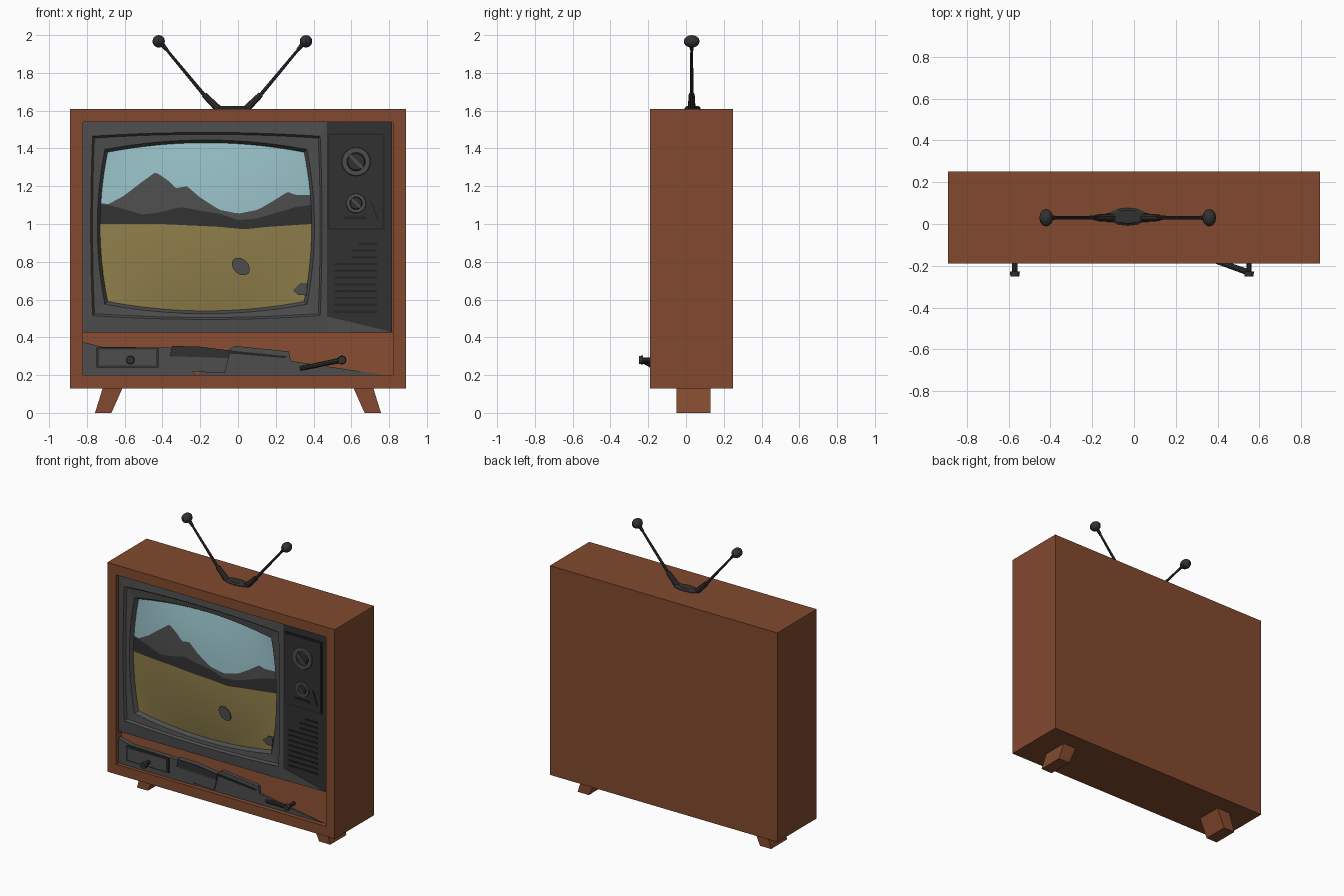
import bpy, bmesh, math
from mathutils import Vector

if "Cube" in bpy.data.objects:
    bpy.data.objects.remove(bpy.data.objects["Cube"])


def mat(name, *c):
    m = bpy.data.materials.new(name)
    m.diffuse_color = (*c, 1)
    m.use_nodes = True
    m.node_tree.nodes["Principled BSDF"].inputs["Base Color"].default_value = m.diffuse_color
    return m


WOOD = mat("brown wood", 0.225, 0.068, 0.029)
GREY = mat("bezel grey", 0.075, 0.075, 0.075)
DARK = mat("dark grey", 0.031, 0.031, 0.031)
BLACK = mat("near black", 0.018, 0.018, 0.018)
SKY = mat("sky blue", 0.31, 0.53, 0.57)
SAND = mat("desert yellow", 0.28, 0.215, 0.07)


def mesh(name, verts, faces, mats, idx=None, face_front=False):
    me = bpy.data.meshes.new(name)
    me.from_pydata(verts, [], faces)
    for m in mats:
        me.materials.append(m)
    if idx:
        me.polygons.foreach_set("material_index", idx)
    bm = bmesh.new()
    bm.from_mesh(me)
    bmesh.ops.recalc_face_normals(bm, faces=bm.faces)
    # open sheets must look towards the front
    if face_front and sum(f.normal.y * f.calc_area() for f in bm.faces) > 0:
        bmesh.ops.reverse_faces(bm, faces=bm.faces)
    bm.to_mesh(me)
    bm.free()
    ob = bpy.data.objects.new(name, me)
    bpy.context.collection.objects.link(ob)
    return ob


def loft(name, loops, m, caps=True):
    n = len(loops[0])
    verts = [p for lp in loops for p in lp]
    faces = [(k * n + i, k * n + (i + 1) % n, (k + 1) * n + (i + 1) % n, (k + 1) * n + i)
             for k in range(len(loops) - 1) for i in range(n)]
    if caps:
        faces += [tuple(range(n)), tuple(range(len(verts) - n, len(verts)))]
    return mesh(name, verts, faces, [m], face_front=not caps)


def prism(name, pts, y0, y1, m):
    return loft(name, [[(x, y, z) for x, z in pts] for y in (y0, y1)], m)


def rect(x0, x1, z0, z1):
    return [(x0, z0), (x1, z0), (x1, z1), (x0, z1)]


def rod(name, a, b, r0, r1, m, n=10):
    a, b = Vector(a), Vector(b)
    q = (b - a).to_track_quat('Z', 'Y')
    ring = [(math.cos(t), math.sin(t), 0) for t in (2 * math.pi * i / n for i in range(n))]
    return loft(name, [[p + q @ (Vector(c) * r) for c in ring] for p, r in ((a, r0), (b, r1))], m)


# Cabinet: box with a recessed front opening
L = lambda r, y: [(x, y, z) for x, z in r]
outer, inner = rect(-0.89, 0.89, 0.13, 1.61), rect(-0.82, 0.82, 0.2, 1.54)
loft("cabinet", [L(outer, 0.25), L(outer, -0.19), L(inner, -0.19), L(inner, -0.1)], WOOD)

# Splayed legs
for s, side in ((-1, "left"), (1, "right")):
    prism(side + "_leg", [(s * 0.61, 0.135), (s * 0.715, 0.135), (s * 0.757, 0), (s * 0.67, 0)],
          -0.05, 0.13, WOOD)

# Screen surface: barrel outline, bulging forward
CX, CZ, HX, HZ = -0.17, 0.985, 0.52, 0.395


def barrel(s, z, hx=HX, hz=HZ, bx=0.04, bz=0.05):
    t = (z - CZ) / (hz + bz * (1 - s * s))
    return CX + s * (hx + bx * (1 - t * t)), t


def surface(s, z):
    x, t = barrel(s, z)
    return (x, -0.125 - 0.045 * (1 - s * s) * max(0, 1 - t * t), z)


def line(pts, x):
    for (x0, z0), (x1, z1) in zip(pts, pts[1:]):
        if x <= x1:
            return z0 + (z1 - z0) * (x - x0) / (x1 - x0)
    return pts[-1][1]


GROUND = [(-0.8, 1.0), (-0.4, 1.0), (-0.1, 0.985), (0.03, 0.972), (0.15, 0.985), (0.45, 1.005)]
HILLS = [(-0.8, 1.115), (-0.68, 1.10), (-0.6, 1.08), (-0.5, 1.05), (-0.42, 1.06), (-0.3, 1.09), (-0.2, 1.07),
         (-0.1, 1.055), (0, 1.02), (0.1, 1.03), (0.2, 1.06), (0.3, 1.09), (0.45, 1.11)]
PEAKS = [(-0.8, 1.12), (-0.68, 1.105), (-0.6, 1.15), (-0.52, 1.215), (-0.44, 1.275), (-0.37, 1.23), (-0.33, 1.19),
         (-0.27, 1.2), (-0.2, 1.14), (-0.1, 1.075), (0, 1.055), (0.1, 1.075), (0.18, 1.12), (0.26, 1.17),
         (0.3, 1.155), (0.45, 1.15)]
N, bands = 56, (6, 2, 2, 5)   # rows for sand, foothills, mountains, sky
verts, faces, idx = [], [], []
rows = sum(bands) + 1
for i in range(N + 1):
    s = 2 * i / N - 1
    x = CX + s * 0.55
    edge = HZ + 0.05 * (1 - s * s)
    zs = [CZ - edge, line(GROUND, x), line(HILLS, x), line(PEAKS, x), CZ + edge]
    col = [zs[0]] + [zs[b] + (zs[b + 1] - zs[b]) * (j + 1) / n for b, n in enumerate(bands) for j in range(n)]
    verts += [surface(s, z) for z in col]
    if i < N:
        a = i * rows
        faces += [(a + j, a + rows + j, a + rows + j + 1, a + j + 1) for j in range(rows - 1)]
        idx += [b for b, n in enumerate(bands) for j in range(n)]
screen = mesh("screen", verts, faces, [SAND, DARK, GREY, SKY], idx, True)
screen.data.shade_smooth()

# Rocks on the sand
rock = [(0.048 * math.cos(t), 0.045 * math.sin(t) - 0.015 * math.cos(t))
        for t in (i * math.pi / 6 for i in range(12))]
prism("rock", [(0.015 + x, 0.775 + z) for x, z in rock], -0.165, -0.171, GREY)
prism("edge_rock", [(0.29, 0.65), (0.32, 0.625), (0.362, 0.622), (0.368, 0.685), (0.33, 0.685)],
      -0.124, -0.136, GREY)


# Bezel: lofted from a rectangle to the barrel outline of the screen
def ring(x0, x1, z0, z1, bx, bz, y, n=10):
    cx, cz, hx, hz = (x0 + x1) / 2, (z0 + z1) / 2, (x1 - x0) / 2, (z1 - z0) / 2
    pts = []
    for k in range(4):
        for i in range(n):
            t = 2 * i / n - 1
            b = 1 - t * t
            px, pz = [(t, -1), (1, t), (-t, 1), (-1, -t)][k]
            pts.append((cx + px * hx + (px * bx * b if k % 2 else 0), y,
                        cz + pz * hz + (0 if k % 2 else pz * bz * b)))
    return pts


loft("bezel", [ring(-0.82, 0.47, 0.425, 1.54, 0, 0, -0.1), ring(-0.82, 0.47, 0.425, 1.54, 0, 0, -0.165),
               ring(-0.77, 0.435, 0.515, 1.465, 0.01, 0.02, -0.17),
               ring(-0.76, 0.425, 0.525, 1.455, 0.01, 0.02, -0.155),
               ring(-0.705, 0.365, 0.575, 1.395, 0.04, 0.05, -0.15),
               ring(-0.69, 0.35, 0.59, 1.38, 0.04, 0.05, -0.122)], GREY, caps=False)

# Control panel
prism("control_panel", rect(0.47, 0.815, 0.425, 1.54), -0.1, -0.16, DARK)
prism("panel_lower_trim", [(0.47, 0.425), (0.81, 0.43), (0.6, 0.48), (0.47, 0.51)], -0.155, -0.165, GREY)
prism("dial_plate_edge", rect(0.475, 0.775, 0.97, 1.48), -0.155, -0.166, BLACK)
prism("dial_plate", rect(0.485, 0.765, 0.98, 1.47), -0.16, -0.17, DARK)
for nm, z, r in (("large_dial", 1.33, 0.08), ("small_dial", 1.11, 0.055)):
    rod(nm + "_base", (0.625, -0.165, z), (0.625, -0.175, z), r, r * 0.92, GREY, 20)
    rod(nm + "_cap", (0.625, -0.17, z), (0.625, -0.186, z), r * 0.65, r * 0.55, DARK, 16)
    d = r * 0.5
    prism(nm + "_grip", [(0.625 - d, z + d * 0.7), (0.625 - d * 0.7, z + d), (0.625 + d, z - d * 0.7),
                         (0.625 + d * 0.7, z - d)], -0.18, -0.19, GREY)
prism("pointer", [(0.70, 1.12), (0.71, 1.12), (0.745, 1.025), (0.735, 1.025)], -0.165, -0.175, BLACK)
prism("slider", rect(0.56, 0.68, 1.025, 1.04), -0.165, -0.175, BLACK)

# Speaker slats
for i in range(11):
    z = 0.53 + i * 0.036
    x0 = (0.51, 0.64)[i > 9] if i < 8 or i > 9 else 0.6
    prism("speaker_slat", rect(x0, 0.735, z, z + 0.012), -0.155, -0.167, BLACK)

# Lower compartment: sloping wood board with broken-line drawer fronts
board = [(-0.1, 0.425), (-0.125, 0.425), (-0.155, 0.2), (-0.1, 0.2)]
loft("lower_board", [[(x, y, z) for y, z in board] for x in (-0.82, 0.82)], WOOD)
prism("left_drawer", [(-0.82, 0.2), (-0.22, 0.2), (-0.36, 0.345), (-0.72, 0.35), (-0.82, 0.375)],
      -0.11, -0.165, GREY)
prism("left_drawer_plate", rect(-0.75, -0.42, 0.24, 0.345), -0.16, -0.175, DARK)
prism("left_drawer_face", rect(-0.735, -0.435, 0.25, 0.335), -0.17, -0.18, GREY)
prism("middle_drawer", [(-0.36, 0.225), (-0.07, 0.21), (-0.04, 0.33), (-0.2, 0.35), (-0.35, 0.355)],
      -0.11, -0.17, GREY)
prism("middle_drawer_top", [(-0.36, 0.3), (-0.05, 0.29), (-0.04, 0.33), (-0.2, 0.35), (-0.35, 0.355)],
      -0.16, -0.174, DARK)
prism("right_drawer", [(-0.22, 0.2), (0.7, 0.195), (0.78, 0.2), (0.28, 0.275), (0.27, 0.325), (-0.02, 0.355)],
      -0.11, -0.16, GREY)
prism("right_drawer_shadow_gap", [(-0.05, 0.315), (0.25, 0.29), (0.26, 0.3), (-0.04, 0.33)],
      -0.15, -0.166, BLACK)

# Pull knobs and lever
for x, nm in ((-0.57, "left"), (0.55, "right")):
    rod(nm + "_knob_stem", (x, -0.16, 0.28), (x, -0.235, 0.28), 0.013, 0.013, DARK)
    rod(nm + "_knob_head", (x, -0.228, 0.28), (x, -0.25, 0.28), 0.024, 0.021, DARK, 12)
rod("lever", (0.33, -0.155, 0.235), (0.55, -0.232, 0.28), 0.012, 0.015, DARK)

# Rabbit-ear aerial
AY = 0.03
loft("aerial_base", [[(-0.03 + a * k * math.cos(t), 0.035 + 0.042 * k * math.sin(t), z)
                      for t in (i * math.pi / 6 for i in range(12))]
                     for a, k, z in ((0.1, 1, 1.605), (0.1, 1, 1.615), (0.1, 0.75, 1.624))], DARK)
for s, side in ((-1, "left"), (1, "right")):
    P = lambda dx, z: (-0.03 + s * dx, AY, z)
    rod(side + "_aerial_sleeve", P(0.07, 1.605), P(0.15, 1.685), 0.021, 0.016, DARK)
    rod(side + "_aerial_rod", P(0.14, 1.672), P(0.375, 1.955), 0.010, 0.007, DARK, 8)
    rod(side + "_aerial_collar", P(0.345, 1.92), P(0.38, 1.96), 0.009, 0.014, DARK, 8)
    bpy.ops.mesh.primitive_uv_sphere_add(segments=12, ring_count=8, radius=1, location=P(0.39, 1.967))
    tip = bpy.context.object
    tip.name = side + "_aerial_tip"
    tip.scale = (0.033, 0.042, 0.033)
    tip.data.materials.append(DARK)
